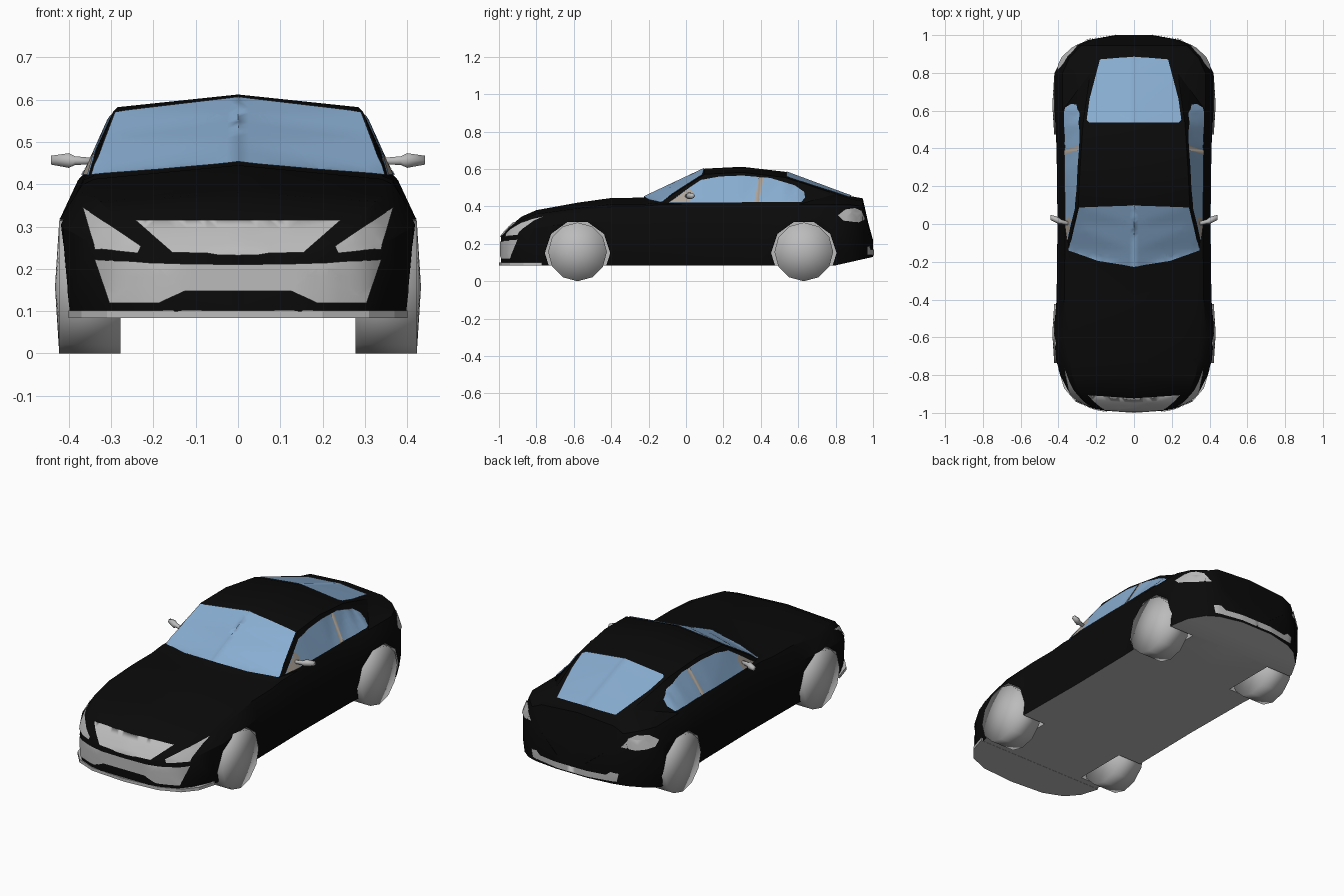
import bpy, bmesh, math
from mathutils import Vector, Matrix
from mathutils.bvhtree import BVHTree

cube = bpy.data.objects.get("Cube")
if cube:
    bpy.data.objects.remove(cube, do_unlink=True)


def material(name, r, g, b):
    m = bpy.data.materials.new(name)
    m.use_nodes = True
    m.diffuse_color = (r, g, b, 1)
    m.node_tree.nodes["Principled BSDF"].inputs["Base Color"].default_value = (r, g, b, 1)
    return m


paint = material("black paint", .003, .003, .003)
grey = material("light grey", .5, .5, .5)
glass = material("blue glass", .25, .42, .64)
trim = material("warm grey trim", .42, .37, .32)


def make(name, bm, *mats, smooth=False):
    mesh = bpy.data.meshes.new(name)
    for f in bm.faces:
        f.smooth = smooth
    bm.to_mesh(mesh)
    bm.free()
    for m in mats:
        mesh.materials.append(m)
    obj = bpy.data.objects.new(name, mesh)
    bpy.context.collection.objects.link(obj)
    return obj


def loft(rings):
    """Closed solid through rings that have equal point counts."""
    bm = bmesh.new()
    rows = [[bm.verts.new(p) for p in ring] for ring in rings]
    n = len(rows[0])
    for a, b in zip(rows, rows[1:]):
        for i in range(n):
            j = (i + 1) % n
            bm.faces.new((a[i], a[j], b[j], b[i]))
    bm.faces.new(rows[0])
    bm.faces.new(rows[-1])
    bmesh.ops.recalc_face_normals(bm, faces=bm.faces[:])
    return bm


def at(keys, y):
    """Linear interpolation along the car's length."""
    if y <= keys[0][0]:
        return keys[0][1]
    for (a, u), (b, v) in zip(keys, keys[1:]):
        if y <= b:
            return u + (v - u) * (y - a) / (b - a)
    return keys[-1][1]


# Body guide curves: half width, centre height, cabin edge, crown drop, underside
width = [(-.99, .15), (-.975, .22), (-.94, .3), (-.88, .35), (-.8, .39), (-.72, .412),
         (-.58, .425), (-.4, .41), (0, .405), (.4, .41), (.6, .42), (.8, .42),
         (.88, .38), (.945, .31), (.975, .24), (1, .1)]
top = [(-.99, .24), (-.94, .295), (-.88, .345), (-.8, .38), (-.58, .42), (-.4, .445),
       (-.23, .447), (.1, .602), (.3, .612), (.53, .585), (.88, .455), (.945, .443),
       (.975, .31), (1, .22)]
edge = [(-.23, .34), (-.14, .352), (.1, .295), (.3, .285), (.53, .27), (.88, .22)]
drop = [(-.99, .012), (-.58, .03), (-.23, .035), (-.14, .07), (.1, .03), (.53, .03), (.88, .015)]
under = [(-.99, .1), (-.94, .085), (.8, .085), (1, .13)]


def section(y):
    w, t, b = at(width, y), at(top, y), at(under, y)
    h = t - b
    half = [(.97 * w, b), (w, b + .2 * h), (w, min(.32, b + .68 * h)),
            (.9 * w, min(.41, b + .87 * h)),
            (min(.84 * w, at(edge, y)), t - at(drop, y))]
    ring = [(0, b)] + half + [(0, t)] + [(-x, z) for x, z in reversed(half)]
    return [(x, y, z) for x, z in ring]


stations = sorted({k[0] for keys in (width, top, edge, drop, under) for k in keys})
bm = loft([section(y) for y in stations])
bmesh.ops.triangulate(bm, faces=bm.faces[:])
bm.normal_update()
for f in bm.faces:
    f.material_index = 1 if f.normal.z < -.7 else 0
surface = BVHTree.FromBMesh(bm)
body = make("body", bm, paint, grey)


def wheel_solid(x, y, z, radius, depth, sides):
    b = bmesh.new()
    bmesh.ops.create_cone(b, cap_ends=True, segments=sides, radius1=radius,
                          radius2=radius, depth=depth)
    bmesh.ops.transform(b, verts=b.verts[:], matrix=Matrix.Translation((x, y, z))
                        @ Matrix.Rotation(math.pi / 2, 4, 'Y'))
    return b


# Wheels and the arches cut for them
axles = {"front": -.58, "rear": .63}
sides = {"left": 1, "right": -1}
bpy.context.view_layer.objects.active = body
for end, y in axles.items():
    for side, s in sides.items():
        b = wheel_solid(s * .38, y, .15, .175, .25, 10)
        for f in b.faces:
            f.material_index = 1
        cutter = make("arch_cutter", b, paint, grey)
        cutter.hide_render = True
        mod = body.modifiers.new("arch", 'BOOLEAN')
        mod.operation = 'DIFFERENCE'
        mod.solver = 'EXACT'
        mod.object = cutter
        bpy.ops.object.modifier_apply(modifier=mod.name)
        bpy.data.objects.remove(cutter, do_unlink=True)

        b = wheel_solid(s * .35, y, .157, .157, .145, 12)
        caps = [f for f in b.faces if f.normal.x * s > .9 or len(f.verts) > 4 and f.calc_center_median().x * s > .36]
        bmesh.ops.poke(b, faces=caps, offset=.01)
        make(f"{end}_{side}_wheel", b, grey, smooth=True)

bpy.ops.object.select_all(action='DESELECT')
body.select_set(True)
bpy.ops.object.shade_smooth_by_angle(angle=math.radians(30))

# Thin panels are drawn flat, then laid on the body along a direction
VIEWS = {
    "front": (lambda u, v: (u, -2, v), Vector((0, 1, 0))),
    "back": (lambda u, v: (u, 2, v), Vector((0, -1, 0))),
    "top": (lambda u, v: (u, v, 2), Vector((0, 0, -1))),
    "left": (lambda u, v: (2, u, v), Vector((-1, 0, 0))),
    "right": (lambda u, v: (-2, u, v), Vector((1, 0, 0))),
}


def panel(name, view, outline, mat, lift=.005):
    place, ray = VIEWS[view]
    b = bmesh.new()
    b.faces.new([b.verts.new(place(u, v)) for u, v in outline])
    bmesh.ops.triangulate(b, faces=b.faces[:])
    for axis in range(3):
        normal = Vector([float(i == axis) for i in range(3)])
        if abs(normal.dot(ray)) > .5:
            continue
        lo = min(v.co[axis] for v in b.verts)
        hi = max(v.co[axis] for v in b.verts)
        count = math.ceil((hi - lo) / .025)
        for k in range(1, count):
            bmesh.ops.bisect_plane(b, geom=b.verts[:] + b.edges[:] + b.faces[:],
                                   plane_co=normal * (lo + (hi - lo) * k / count),
                                   plane_no=normal)
    for v in b.verts:
        hit, n, _, _ = surface.ray_cast(v.co, ray)
        if hit is None:
            hit, n, _, _ = surface.find_nearest(v.co + ray * 1.1)
        v.co = hit + n * lift
    b.normal_update()
    bmesh.ops.reverse_faces(b, faces=[f for f in b.faces if f.normal.dot(ray) > 0])
    return make(name, b, mat, smooth=True)


def mirrored(half):
    return half + [(-u, v) for u, v in reversed(half) if u]


# Windscreen, rear window, grille, intake and rear bumper insert
panel("windscreen", "top", mirrored([(0, -.225), (.19, -.195), (.345, -.14), (.29, .09), (0, .1)]), glass)
panel("rear_window", "top", mirrored([(0, .535), (.235, .535), (.25, .55), (.235, .66), (.18, .87), (0, .885)]), glass)
panel("upper_grille", "front", mirrored([(0, .312), (.243, .312), (.155, .236), (0, .232)]), grey)
panel("lower_intake", "front", mirrored([(0, .21), (.2, .213), (.335, .222), (.3, .12), (.185, .12),
                                         (.125, .148), (0, .148)]), grey)
panel("rear_bumper_insert", "back", mirrored([(0, .17), (.2, .17), (.225, .19), (.265, .185),
                                              (.255, .14), (0, .138)]), grey)

# Paired panels and door mirrors
for side, s in sides.items():
    panel(f"{side}_headlight", "front",
          [(s * u, v) for u, v in [(.363, .343), (.228, .252), (.235, .236), (.335, .246)]], grey)
    panel(f"{side}_tail_light", side, [(.81, .35), (.85, .382), (.9, .39), (.935, .375),
                                       (.955, .33), (.92, .315), (.84, .322)], grey)
    panel(f"{side}_side_window", side, [(-.09, .42), (.02, .5), (.08, .54), (.18, .558), (.3, .563),
                                        (.45, .55), (.58, .51), (.63, .475), (.635, .445), (.615, .42)], glass)
    panel(f"{side}_window_corner", side, [(-.09, .42), (.02, .495), (.04, .47), (.02, .42)], trim, .008)
    panel(f"{side}_window_divider", side, [(.365, .42), (.39, .42), (.415, .553), (.39, .555)], trim, .008)

    rings = []
    for x, y, ry, rz in [(.335, 0, .01, .008), (.385, .012, .012, .012),
                         (.4, .018, .018, .02), (.442, .035, .014, .012)]:
        turn = [math.tau * i / 6 for i in range(6)]
        rings.append([(s * x, y + ry * math.cos(a), .448 + x * .02 + rz * math.sin(a)) for a in turn])
    make(f"{side}_door_mirror", loft(rings), grey, smooth=True)

# Front splitter
lip = mirrored([(0, -1), (.2, -.985), (.31, -.94), (.37, -.87), (.4, -.77), (.3, -.77)])
make("front_splitter", loft([[(x, y, z) for x, y in lip] for z in (.084, .101)]), grey)
